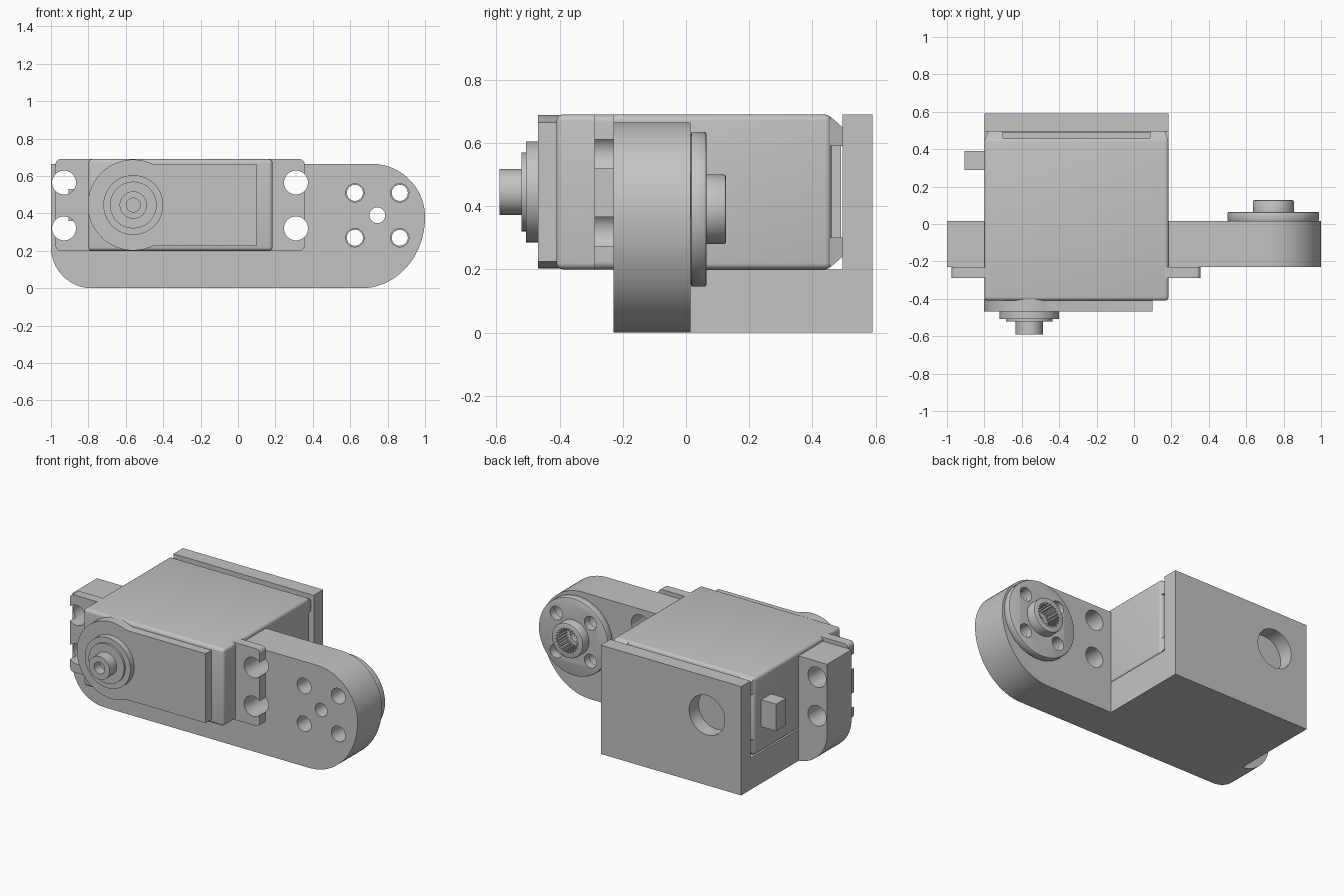
import bpy, bmesh
from math import cos, sin, radians, asin, degrees

cube = bpy.data.objects.get("Cube")
if cube:
    bpy.data.objects.remove(cube, do_unlink=True)

grey = bpy.data.materials.new("plain_grey")
grey.use_nodes = True
colour = (0.55, 0.55, 0.55, 1)
grey.diffuse_color = colour
grey.node_tree.nodes["Principled BSDF"].inputs["Base Color"].default_value = colour


# Outlines in the x-z plane
def arc(cx, cz, rx, rz, a0, a1, n):
    steps = [radians(a0 + (a1 - a0) * i / n) for i in range(n + 1)]
    return [(cx + rx * cos(a), cz + rz * sin(a)) for a in steps]


def circle(cx, cz, r, n=48):
    return arc(cx, cz, r, r, 0, 360, n)[:-1]


def rect(x0, x1, z0, z1):
    return [(x0, z0), (x1, z0), (x1, z1), (x0, z1)]


def select(obj):
    bpy.ops.object.select_all(action="DESELECT")
    obj.select_set(True)
    bpy.context.view_layer.objects.active = obj


def build(name, solids):
    """Mesh of lofted solids, each (front outline, y0, y1, back outline)."""
    bm = bmesh.new()
    for front, y0, y1, back in solids:
        a = [bm.verts.new((x, y0, z)) for x, z in front]
        b = [bm.verts.new((x, y1, z)) for x, z in back]
        bm.faces.new(a)
        bm.faces.new(b[::-1])
        for i in range(len(a)):
            j = (i + 1) % len(a)
            bm.faces.new((a[i], b[i], b[j], a[j]))
    bmesh.ops.recalc_face_normals(bm, faces=bm.faces)
    mesh = bpy.data.meshes.new(name)
    bm.to_mesh(mesh)
    bm.free()
    mesh.materials.append(grey)
    obj = bpy.data.objects.new(name, mesh)
    bpy.context.collection.objects.link(obj)
    return obj


def prism(name, outline, y0, y1, back=None, bevel=0, segments=4, cuts=()):
    obj = build(name, [(outline, y0, y1, back or outline)])
    select(obj)
    if bevel:
        mod = obj.modifiers.new("round", "BEVEL")
        mod.width, mod.segments = bevel, segments
        mod.limit_method, mod.angle_limit = "ANGLE", radians(60)
        bpy.ops.object.modifier_apply(modifier=mod.name)
    for cut in cuts:
        cutter = build("cutter", [(o, c0, c1, o) for o, c0, c1 in cut])
        cutter.hide_render = True
        mod = obj.modifiers.new("cut", "BOOLEAN")
        mod.operation, mod.solver, mod.object = "DIFFERENCE", "EXACT", cutter
        bpy.ops.object.modifier_apply(modifier=mod.name)
        bpy.data.objects.remove(cutter, do_unlink=True)
    bpy.ops.object.shade_smooth_by_angle(angle=radians(35))
    return obj


LEFT, RIGHT = -0.8, 0.185          # servo width
FLOOR, TOP = 0.2, 0.69             # servo height
SX, SZ = -0.56, 0.445              # output shaft axis
HX, HZ = 0.745, 0.39               # horn axis


def horn_holes(r):
    return [(circle(HX + i * 0.12, HZ + j * 0.12, r, 32), -0.4, 0.2)
            for i in (-1, 1) for j in (-1, 1)]


ear_holes = [(circle(x, z, 0.064), -0.4, 0.2) for x in (-0.93, 0.31) for z in (0.32, 0.565)]
centre_hole = [(circle(HX, HZ, 0.042), -0.4, 0.2)]

# Bracket arm with a pocket for the servo
outline = (arc(-0.78, 0.22, 0.22, 0.22, 180, 270, 16)
           + arc(0.66, 0.38, 0.34, 0.38, 270, 360, 24)
           + arc(0.715, 0.38, 0.285, 0.285, 0, 90, 20)[1:]
           + [(RIGHT, 0.665), (RIGHT, FLOOR), (LEFT, FLOOR), (LEFT, 0.665), (-1, 0.665)])
prism("bracket_arm", outline, -0.23, 0.015,
      cuts=[ear_holes + horn_holes(0.049) + centre_hole])

# Bracket floor and back wall
prism("bracket_floor", rect(LEFT, RIGHT, 0, FLOOR), 0.015, 0.495)
prism("bracket_back_wall", rect(LEFT, RIGHT, 0, TOP), 0.495, 0.59,
      cuts=[[(circle(SX, SZ, 0.125), 0.4, 0.7)]])

# Servo body, rear feet and rear plate
prism("servo_body", rect(LEFT, RIGHT, FLOOR, TOP), -0.41, 0.46, bevel=0.02)
for side, x, sx in (("right", LEFT, 1), ("left", RIGHT, -1)):
    for level, z, sz in (("lower", FLOOR, 1), ("upper", TOP, -1)):
        base = [(x + sx * u, z + sz * v) for u, v in rect(0.005, 0.1, 0.005, 0.1)]
        tip = [(x + sx * u, z + sz * v) for u, v in rect(0.02, 0.1, 0.04, 0.1)]
        prism(f"servo_foot_{level}_{side}", base, 0.455, 0.495, back=tip)
prism("servo_rear_plate", rect(-0.7, 0.085, 0.3, 0.59), 0.455, 0.49)

# Mounting ears with open screw slots
for name, x0, x1 in (("right", -0.975, LEFT + 0.03), ("left", RIGHT - 0.03, 0.355)):
    r = 0.025
    inner, outer = (x1, x0) if name == "right" else (x0, x1)
    s = 1 if outer > inner else -1
    cx = outer - s * r
    ear = ([(inner, FLOOR)] + arc(cx, FLOOR + r, s * r, r, 270, 360, 6)
           + arc(cx, TOP - r, s * r, r, 0, 90, 6) + [(inner, TOP)])
    prism(f"mounting_ear_{name}", ear, -0.29, -0.23, cuts=[ear_holes])

# Cable connector
prism("cable_connector", rect(-0.905, LEFT + 0.01, 0.36, 0.53), 0.29, 0.39)

# Gear cover and output shaft
a = degrees(asin(0.22 / 0.243))
cover = arc(SX, SZ, 0.243, 0.243, a, 360 - a, 40) + [(0.1, SZ - 0.22), (0.1, SZ + 0.22)]
prism("gear_cover", cover, -0.468, -0.4)
prism("shaft_collar", circle(SX, SZ, 0.16), -0.507, -0.46)
prism("shaft_step", circle(SX, SZ, 0.125), -0.52, -0.5)
prism("output_shaft", circle(SX, SZ, 0.073), -0.59, -0.51,
      cuts=[[(circle(SX, SZ, 0.037, 32), -0.7, -0.53)]])

# Round horn with splined hub
prism("horn_disc", circle(HX, HZ, 0.245, 64), 0.015, 0.065, bevel=0.008, segments=2,
      cuts=[horn_holes(0.043) + [(circle(HX, HZ, 0.095), -0.4, 0.2)]])
spline = []
for i in range(24):
    for k, r in ((0, 0.066), (0.4, 0.066), (0.5, 0.078), (0.9, 0.078)):
        t = radians((i + k) * 15)
        spline.append((HX + r * cos(t), HZ + r * sin(t)))
prism("horn_hub", circle(HX, HZ, 0.11), 0.015, 0.127, bevel=0.008, segments=2,
      cuts=[[(spline, 0.035, 0.2)], centre_hole])
